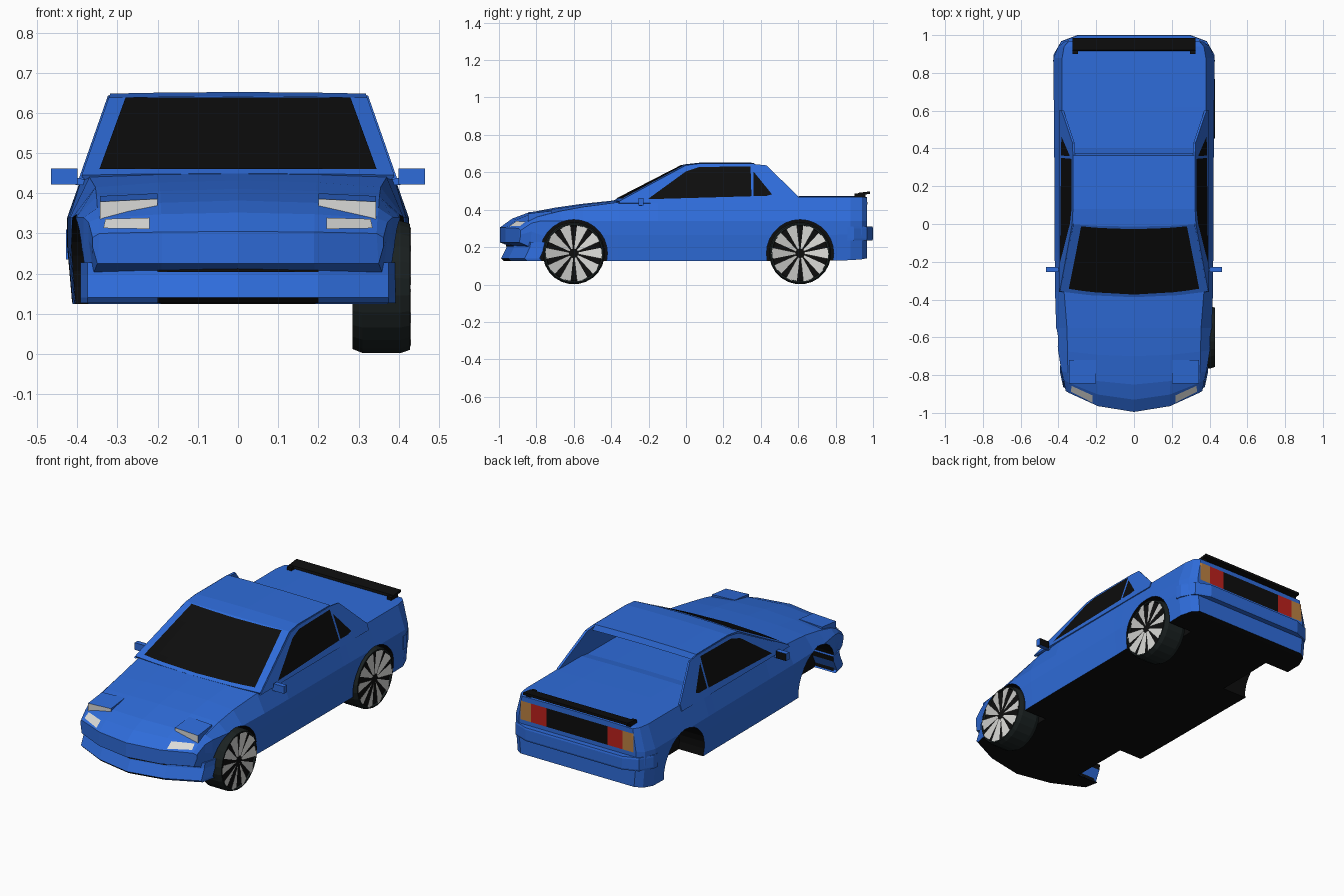
import bpy, bmesh, math
from mathutils import Vector
from mathutils.bvhtree import BVHTree

if "Cube" in bpy.data.objects:
    bpy.data.objects.remove(bpy.data.objects["Cube"])


def material(name, r, g, b):
    m = bpy.data.materials.new(name)
    m.use_nodes = True
    m.diffuse_color = (r, g, b, 1)
    m.node_tree.nodes["Principled BSDF"].inputs["Base Color"].default_value = (r, g, b, 1)
    return m


BLUE = material("blue paint", 0.028, 0.15, 0.7)
BLACK = material("black trim", 0.004, 0.004, 0.004)
TYRE = material("tyre rubber", 0.011, 0.016, 0.016)
SILVER = material("silver rim", 0.65, 0.65, 0.63)
LAMP = material("headlamp glass", 0.7, 0.7, 0.68)
RED = material("red lamp", 0.5, 0.015, 0.012)
AMBER = material("amber lamp", 0.5, 0.22, 0.055)


def make(name, verts, faces, mats, rule=None):
    mesh = bpy.data.meshes.new(name)
    mesh.from_pydata([tuple(v) for v in verts], [], faces)
    bm = bmesh.new()
    bm.from_mesh(mesh)
    bmesh.ops.recalc_face_normals(bm, faces=bm.faces)
    bm.to_mesh(mesh)
    bm.free()
    for m in mats:
        mesh.materials.append(m)
    paint(mesh, rule)
    ob = bpy.data.objects.new(name, mesh)
    bpy.context.collection.objects.link(ob)
    return ob


def paint(mesh, rule):
    if rule:
        for p in mesh.polygons:
            p.material_index = int(rule(mesh, p))


def stack(name, rings, mats, rule=None, caps=True):
    """Skin a list of equal closed rings."""
    n = len(rings[0])
    verts = [v for r in rings for v in r]
    faces = [(i * n + j, i * n + (j + 1) % n, (i + 1) * n + (j + 1) % n, (i + 1) * n + j)
             for i in range(len(rings) - 1) for j in range(n)]
    if caps:
        faces += [tuple(range(n)), tuple(range(len(verts) - n, len(verts)))]
    return make(name, verts, faces, mats, rule)


def grid(name, rows, mats):
    n = len(rows[0])
    faces = [(i * n + j, i * n + j + 1, (i + 1) * n + j + 1, (i + 1) * n + j)
             for i in range(len(rows) - 1) for j in range(n - 1)]
    return make(name, [v for r in rows for v in r], faces, mats)


def box(name, x, y, z, mats, rule=None):
    return stack(name, [[(a, y[0], z[0]), (a, y[1], z[0]), (a, y[1], z[1]), (a, y[0], z[1])] for a in x], mats, rule)


def plate(name, target, corners, side, mat, lift=0.004, n=6):
    """Thin panel projected along y onto a target; corners are (x, z)."""
    tree = BVHTree.FromPolygons([v.co for v in target.data.vertices], [p.vertices for p in target.data.polygons])
    a, b, c, d = [Vector(p) for p in corners]
    ray, rows, last = Vector((0, -side, 0)), [], Vector((0, side * 0.95, 0))
    for i in range(n + 1):
        row = []
        for j in range(n + 1):
            p = a.lerp(b, j / n).lerp(d.lerp(c, j / n), i / n)
            hit, nor, _, _ = tree.ray_cast(Vector((p.x, side * 3, p.y)), ray)
            if hit:
                nor = -nor if nor.dot(ray) > 0 else nor
                last = hit + nor * lift
            row.append((p.x, last.y, last.z if hit else p.y))
        rows.append(row)
    return grid(name, rows, [mat])


WHEELS = (-0.6, 0.61)
WHEEL_Z = 0.167


# Lower body: stations of (y, bow, half width, shoulder x, shoulder z, centre z, bottom z)
def station(y, bow, w, xs, zs, zc, zb):
    mid = min(0.34, zs - 0.01)
    half = [(0, zb), (xs * 0.55, zb), (w - 0.012, zb), (w, zb + (mid - zb) * 0.65), (w, mid),
            (xs, zs), (xs * 0.55, zc - (zc - zs) * 0.3), (0, zc)]
    ring = half + [(-x, z) for x, z in half[-2:0:-1]]
    return [(x, y + bow * x * x, z) for x, z in ring]


STATIONS = [
    (-0.995, 0.85, 0.362, 0.345, 0.30, 0.305, 0.225), (-0.93, 0.75, 0.372, 0.347, 0.338, 0.352, 0.2),
    (-0.85, 0.5, 0.385, 0.35, 0.363, 0.382, 0.125), (-0.7, 0.2, 0.402, 0.352, 0.392, 0.411, 0.125),
    (-0.55, 0, 0.412, 0.355, 0.415, 0.432, 0.125), (-0.36, 0, 0.418, 0.37, 0.44, 0.452, 0.125),
    (-0.15, 0, 0.42, 0.385, 0.45, 0.455, 0.125), (0.34, 0, 0.422, 0.385, 0.455, 0.46, 0.125),
    (0.4, 0, 0.423, 0.382, 0.466, 0.47, 0.125), (0.62, 0, 0.425, 0.38, 0.468, 0.472, 0.125),
    (0.88, 0, 0.425, 0.38, 0.468, 0.472, 0.13), (0.94, 0, 0.402, 0.37, 0.468, 0.472, 0.135),
    (0.967, 0, 0.365, 0.345, 0.465, 0.468, 0.14)]
rings = [station(*s) for s in STATIONS]
n = len(rings[0])
body = stack("body", rings, [BLUE, BLACK], caps=False)
bm = bmesh.new()
bm.from_mesh(body.data)
bm.verts.ensure_lookup_table()
for base in (0, len(bm.verts) - n):
    v = [bm.verts[base + i] for i in range(n)]
    for k in range(3):
        bm.faces.new((v[k], v[k + 1], v[6 - k], v[7 - k]))
        bm.faces.new((v[-k], v[-k - 1], v[8 + k], v[7 + k]))
bmesh.ops.recalc_face_normals(bm, faces=bm.faces)
bm.to_mesh(body.data)
bm.free()

# Wheel arches cut from the body
for y in WHEELS:
    for s in (1, -1):
        cutter = stack("arch_cutter", [[(s * x, y + 0.18 * math.cos(t * math.tau / 28),
                                         WHEEL_Z + 0.18 * math.sin(t * math.tau / 28)) for t in range(28)]
                                       for x in (0.26, 0.6)], [BLACK])
        mod = body.modifiers.new("arch", "BOOLEAN")
        mod.operation, mod.solver, mod.object = "DIFFERENCE", "EXACT", cutter
        cutter.hide_render = True
        cutter.hide_set(True)
bpy.context.view_layer.update()
body.data = bpy.data.meshes.new_from_object(body.evaluated_get(bpy.context.evaluated_depsgraph_get()))
body.modifiers.clear()
for ob in [o for o in bpy.data.objects if o.name.startswith("arch_cutter")]:
    bpy.data.objects.remove(ob)


def dark_under(mesh, p):
    pts = [mesh.vertices[i].co for i in p.vertices]
    well = any(all(math.hypot(c.y - y, c.z - WHEEL_Z) < 0.183 for c in pts) for y in WHEELS)
    return well or (p.normal.z < -0.7 and p.center.z < 0.19)


body.data.materials.clear()
body.data.materials.append(BLUE)
body.data.materials.append(BLACK)
paint(body.data, dark_under)


# Front lip and rear bumper: plan outlines stacked in height
def bumper(name, plan, rows):
    outline = plan + [(-x, y) for x, y in reversed(plan) if x]
    return stack(name, [[(x, y + dy, z) for x, y in outline] for z, dy in rows], [BLUE, BLACK], dark_under)


lip = bumper("front_lip", [(0.392, -0.79), (0.375, -0.87), (0.2, -0.955), (0, -0.995)],
             [(0.127, 0.02), (0.14, 0.007), (0.198, 0.035), (0.228, 0.04)])
bumper("rear_bumper", [(0.428, 0.86), (0.425, 0.895), (0.385, 0.965), (0.3, 0.997)],
       [(0.235, 0), (0.245, 0.003), (0.3, 0.003), (0.31, 0)])
plate("front_grille", lip, [(-0.2, 0.203), (0.2, 0.203), (0.2, 0.216), (-0.2, 0.216)], -1, BLACK)


# Cabin: side panels with rear sails, windscreen and roof shell
def side_x(z):
    return 0.385 - (z - 0.45) * 0.35


def thicken(ob):
    mod = ob.modifiers.new("thickness", "SOLIDIFY")
    mod.thickness, mod.offset = 0.012, 0


SIDE = [(-0.36, 0.435), (-0.345, 0.448), (0, 0.63), (0.08, 0.642), (0.36, 0.642),
        (0.43, 0.635), (0.6, 0.47), (0.6, 0.435)]
DOOR_GLASS = [(-0.205, 0.456), (0, 0.605), (0.07, 0.628), (0.345, 0.632), (0.35, 0.472)]
QUARTER_GLASS = [(0.36, 0.605), (0.46, 0.482), (0.43, 0.474), (0.362, 0.474)]
for s, label in ((1, "left"), (-1, "right")):
    def panel(name, pts, mat, out):
        return make(label + name, [(s * (side_x(z) + out), y, z) for y, z in pts], [tuple(range(len(pts)))], [mat])
    thicken(panel("_cabin_side", SIDE, BLUE, 0))
    panel("_door_window", DOOR_GLASS, BLACK, 0.009)
    panel("_quarter_window", QUARTER_GLASS, BLACK, 0.009)

ROOF = [(-0.355, 0.44, 0.03), (0, 0.632, 0.012), (0.08, 0.642, 0), (0.36, 0.642, 0), (0.37, 0.615, 0)]
roof = grid("roof_and_windscreen_frame",
            [[(f * side_x(z), y - bow * (1 - f * f), z + 0.004 * (1 - f * f)) for f in (-1, -0.6, 0, 0.6, 1)]
             for y, z, bow in ROOF], [BLUE])
thicken(roof)
plate("windscreen", roof, [(-0.345, 0.452), (0.345, 0.452), (0.28, 0.63), (-0.28, 0.63)], -1, BLACK, 0.009, 10)

# Lamps, pop-up covers and mirrors
for s, label in ((1, "left_"), (-1, "right_")):
    plate(label + "headlamp", body, [(s * 0.22, 0.308), (s * 0.335, 0.31), (s * 0.33, 0.333), (s * 0.22, 0.336)], -1, LAMP)
    for part, x0, x1, mat in (("red_tail_lamp", 0.19, 0.285, RED), ("amber_tail_lamp", 0.285, 0.352, AMBER)):
        plate(label + part, body, [(s * x0, 0.335), (s * x1, 0.335), (s * x1, 0.44), (s * x0, 0.44)], 1, mat)
    stack(label + "popup_lamp", [[(s * x, -0.845, 0.335), (s * x, -0.845, top), (s * x, -0.72, top + 0.014),
                                  (s * x, -0.72, 0.35)] for x, top in ((0.2, 0.386), (0.343, 0.379))],
          [BLUE, LAMP], lambda m, p: p.normal.y < -0.9)
    box(label + "mirror", (s * 0.4, s * 0.465), (-0.255, -0.228), (0.422, 0.462), [BLUE, BLACK],
        lambda m, p: p.normal.y > 0.9)
    box(label + "mirror_stalk", (s * 0.375, s * 0.405), (-0.25, -0.235), (0.42, 0.438), [BLUE])
    box(label + "spoiler_foot", (s * 0.297, s * 0.325), (0.9, 0.96), (0.465, 0.486), [BLACK])
plate("tail_panel", body, [(-0.19, 0.335), (0.19, 0.335), (0.19, 0.44), (-0.19, 0.44)], 1, BLACK)
stack("spoiler", [[(x, 0.915, 0.478), (x, 0.985, 0.484), (x, 0.985, 0.498), (x, 0.92, 0.49)]
                  for x in (-0.325, 0.325)], [BLACK])


# Wheels on the left side: tyre, dark disc and ten twisted spokes
def polar(x, r, angle, y):
    return (x, y + r * math.cos(angle), WHEEL_Z + r * math.sin(angle))


for y, label in zip(WHEELS, ("front_", "rear_")):
    profile = [(0.285, 0.13), (0.285, 0.156), (0.31, 0.166), (0.405, 0.166), (0.428, 0.158), (0.428, 0.15), (0.418, 0.148)]
    stack(label + "tyre", [[polar(x, r, math.tau * (t + 0.5) / 24, y) for t in range(24)] for x, r in profile],
          [TYRE, BLACK], lambda m, p: len(p.vertices) > 4)
    verts, faces = [], []
    for k in range(10):
        a, b = math.tau * k / 10 - 0.2, math.tau * k / 10 + 0.2
        verts += [polar(0.43, 0.025, a, y), polar(0.43, 0.15, a, y), polar(0.429, 0.152, (a + b) / 2, y),
                  polar(0.422, 0.15, b, y), polar(0.422, 0.025, b, y)]
        faces.append(tuple(range(5 * k, 5 * k + 5)))
    make(label + "rim_spokes", verts, faces, [SILVER])
